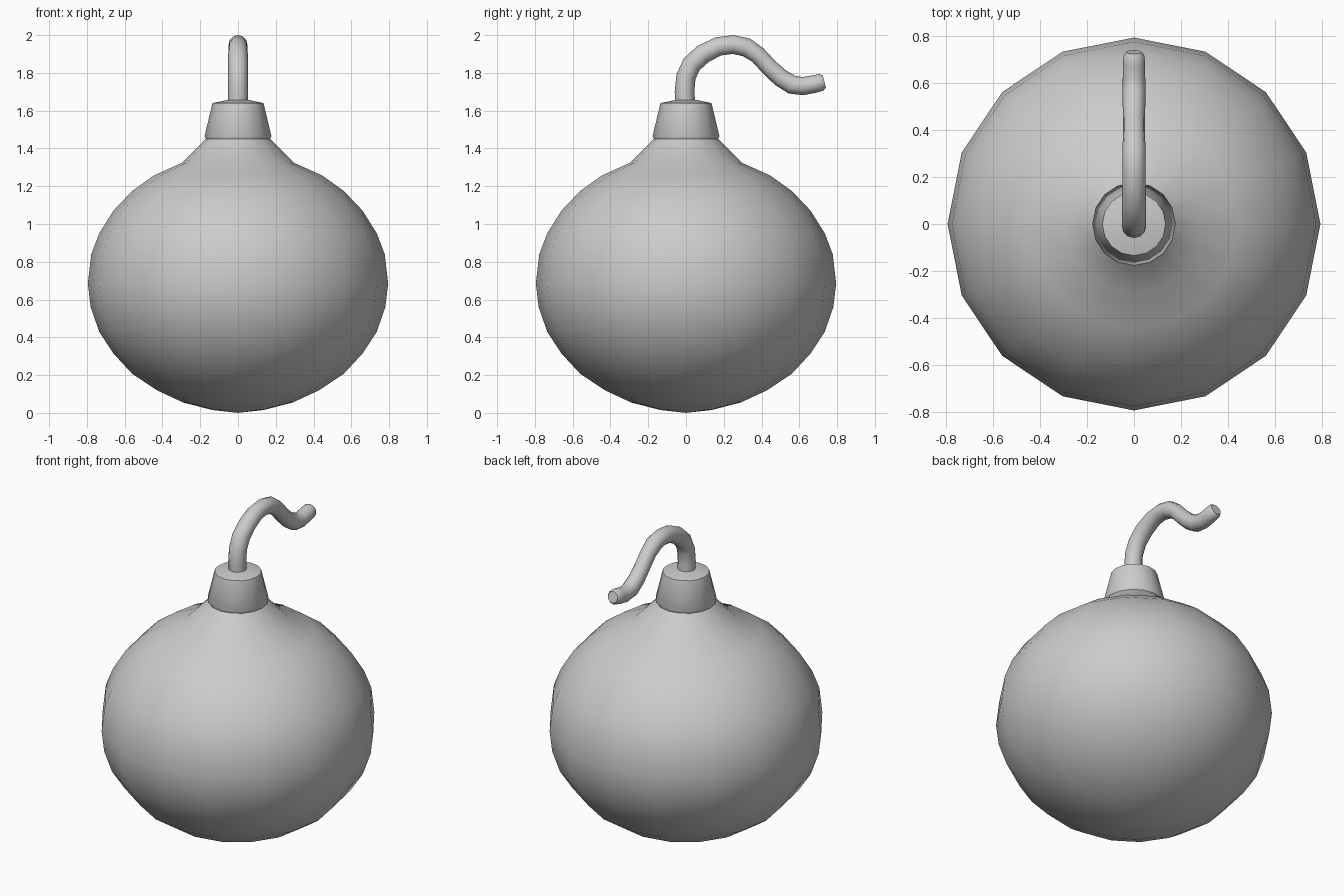
import bpy, bmesh, math

if "Cube" in bpy.data.objects:
    bpy.data.objects.remove(bpy.data.objects["Cube"])


def lathe(name, profile, sides=16):
    """Spin an (r, z) profile around z; points with r = 0 become poles."""
    bm = bmesh.new()
    rings = []
    for r, z in profile:
        n = 1 if r == 0 else sides
        rings.append([bm.verts.new((r * math.cos(2 * math.pi * i / sides),
                                    r * math.sin(2 * math.pi * i / sides), z))
                      for i in range(n)])
    for a, b in zip(rings, rings[1:]):
        for i in range(sides):
            j = (i + 1) % sides
            quad = [a[i % len(a)], a[j % len(a)], b[j % len(b)], b[i % len(b)]]
            bm.faces.new(list(dict.fromkeys(quad)))
    bmesh.ops.recalc_face_normals(bm, faces=bm.faces)
    mesh = bpy.data.meshes.new(name)
    bm.to_mesh(mesh)
    bm.free()
    obj = bpy.data.objects.new(name, mesh)
    bpy.context.collection.objects.link(obj)
    return obj


def smooth(obj, angle):
    bpy.ops.object.select_all(action='DESELECT')
    obj.select_set(True)
    bpy.context.view_layer.objects.active = obj
    bpy.ops.object.shade_smooth_by_angle(angle=math.radians(angle))


# Round shell flaring into the tapered cap
body = lathe("bomb_body", [
    (0, 0.0), (0.135, 0.015), (0.29, 0.055), (0.43, 0.12), (0.56, 0.207),
    (0.66, 0.315), (0.735, 0.43), (0.78, 0.56), (0.795, 0.685), (0.777, 0.84),
    (0.735, 0.95), (0.66, 1.07), (0.56, 1.175), (0.445, 1.257), (0.295, 1.325),
    (0.17, 1.45), (0.177, 1.465), (0.135, 1.64), (0.055, 1.657), (0, 1.657)])
smooth(body, 50)

# Curled fuse: (y, z, radius) along its centre line
path = [(0.0, 1.6, .052), (-0.008, 1.70, .052), (0.0, 1.78, .052), (0.03, 1.845, .052),
        (0.09, 1.90, .052), (0.17, 1.94, .05), (0.25, 1.95, .05), (0.32, 1.935, .05),
        (0.38, 1.895, .046), (0.44, 1.83, .046), (0.50, 1.775, .048), (0.56, 1.738, .05),
        (0.62, 1.73, .048), (0.68, 1.741, .047), (0.717, 1.75, .045), (0.733, 1.754, .034)]
curve = bpy.data.curves.new("fuse", 'CURVE')
curve.dimensions = '3D'
curve.bevel_depth = 1.0
curve.bevel_resolution = 4
curve.use_fill_caps = True
spline = curve.splines.new('POLY')
spline.points.add(len(path) - 1)
for p, (y, z, r) in zip(spline.points, path):
    p.co = (0, y, z, 1)
    p.radius = r
fuse = bpy.data.objects.new("fuse", curve)
bpy.context.collection.objects.link(fuse)
bpy.ops.object.select_all(action='DESELECT')
fuse.select_set(True)
bpy.context.view_layer.objects.active = fuse
bpy.ops.object.convert(target='MESH')
smooth(bpy.context.view_layer.objects.active, 60)
